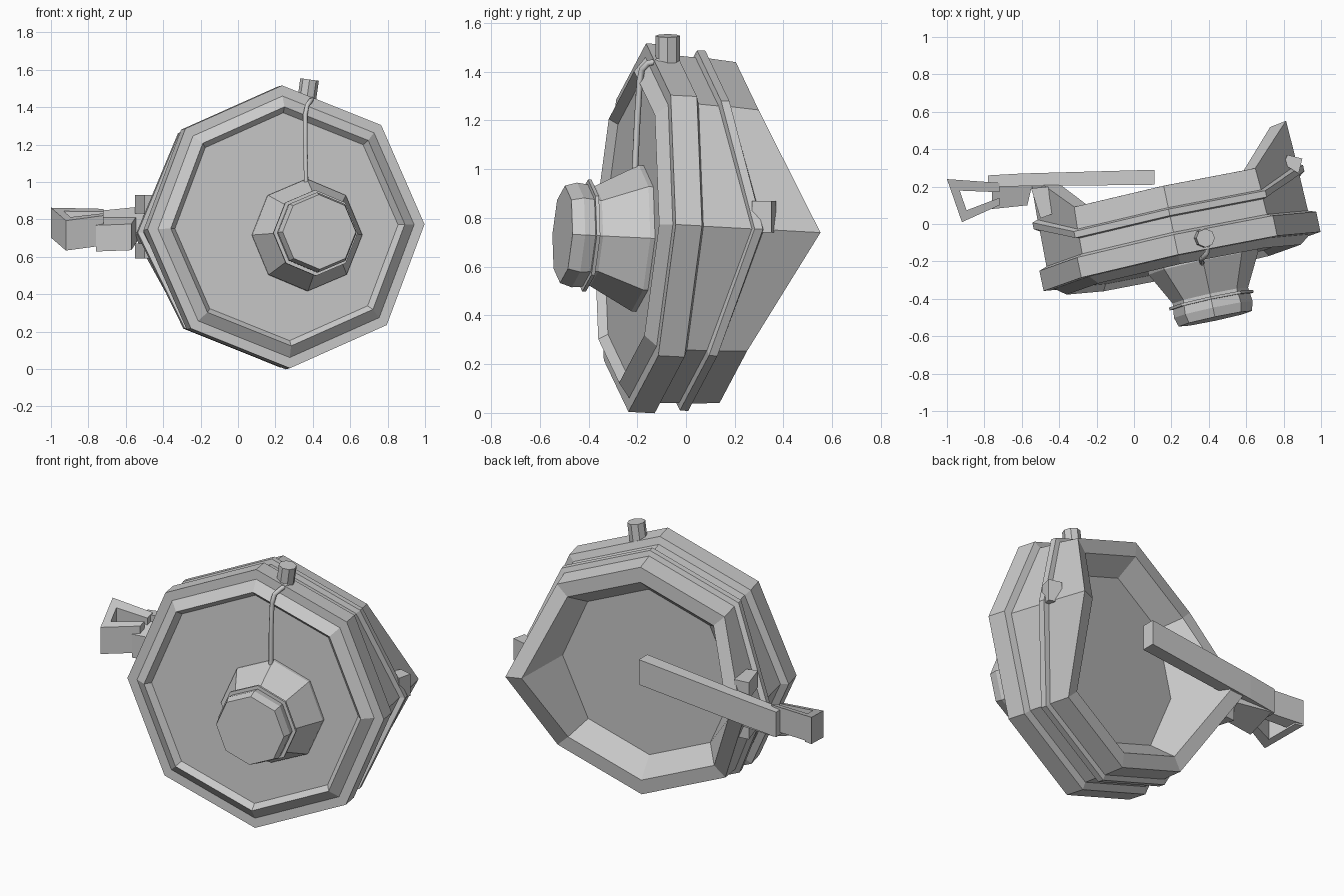
import bpy, bmesh, math
from mathutils import Matrix

cube = bpy.data.objects.get("Cube")
if cube:
    bpy.data.objects.remove(cube)

grey = bpy.data.materials.new("plain_grey")
grey.use_nodes = True
grey.diffuse_color = (0.6, 0.6, 0.6, 1)
grey.node_tree.nodes["Principled BSDF"].inputs["Base Color"].default_value = (0.6, 0.6, 0.6, 1)

# Tilted frame of the body: local x across, y to the back, z up
FRAME = (Matrix.Translation((0.257, -0.2, 0.76))
         @ Matrix.Rotation(math.radians(12), 4, 'Z')
         @ Matrix.Rotation(math.radians(-3), 4, 'X'))


def finish(name, bm, matrix=Matrix()):
    bmesh.ops.recalc_face_normals(bm, faces=bm.faces)
    mesh = bpy.data.meshes.new(name)
    bm.to_mesh(mesh)
    bm.free()
    mesh.materials.append(grey)
    obj = bpy.data.objects.new(name, mesh)
    obj.matrix_world = matrix
    bpy.context.collection.objects.link(obj)
    return obj


def loft(name, profile, centre=(0, 0), roll=0.0):
    """Octagonal rings of (radius, depth, pull of the two side corners to the back)."""
    bm = bmesh.new()
    rings = []
    for radius, depth, pull in profile:
        ring = []
        for k in range(8):
            a = math.radians(45 * k + roll)
            extra = pull if k % 4 == 0 else 0
            ring.append(bm.verts.new((centre[0] + radius * math.cos(a), depth + extra,
                                      centre[1] + radius * math.sin(a))))
        rings.append(ring)
    for a, b in zip(rings, rings[1:]):
        for k in range(8):
            j = (k + 1) % 8
            bm.faces.new((a[k], a[j], b[j], b[k]))
    bm.faces.new(rings[0])
    bm.faces.new(rings[-1])
    return finish(name, bm, FRAME)


def prism(name, outline, low, high, slope_x=0.0, slope_y=0.0):
    """Plan outline raised from low to high, tilted along x and y."""
    bm = bmesh.new()
    bottom, top = [[bm.verts.new((x, y, z + slope_x * x + slope_y * y)) for x, y in outline]
                   for z in (low, high)]
    bm.faces.new(bottom)
    bm.faces.new(top)
    n = len(outline)
    for i in range(n):
        j = (i + 1) % n
        bm.faces.new((bottom[i], bottom[j], top[j], top[i]))
    return finish(name, bm)


# Main shell: raised front bead, wide band, ridge, drawn-out side corners, hollow back
loft("shell", [
    (0.61, -0.01, 0), (0.64, -0.045, 0), (0.70, 0.0, 0), (0.757, 0.0, 0), (0.757, 0.11, 0),
    (0.715, 0.125, 0), (0.71, 0.21, 0.12), (0.74, 0.215, 0.12), (0.74, 0.25, 0.12),
    (0.71, 0.26, 0.12), (0.70, 0.38, 0.24), (0.61, 0.385, 0.22), (0.51, 0.27, 0),
], roll=1)

# Front nozzle with collar and cap
SPOUT = (0.11, -0.045)
loft("nozzle", [(0.30, 0.0, 0), (0.30, -0.03, 0), (0.205, -0.21, 0)], SPOUT)
loft("nozzle_collar", [(0.23, -0.225, 0), (0.23, -0.24, 0)], SPOUT)
loft("nozzle_tip", [(0.205, -0.2, 0), (0.215, -0.285, 0), (0.2, -0.335, 0)], SPOUT)

# Knob on top
bm = bmesh.new()
bmesh.ops.create_cone(bm, cap_ends=True, segments=8, radius1=0.05, radius2=0.05, depth=0.11)
finish("top_knob", bm, Matrix.Translation((0.375, -0.075, 1.493))
       @ Matrix.Rotation(math.radians(8), 4, 'Y'))

# Thin pipe from nozzle to knob
curve = bpy.data.curves.new("pipe", 'CURVE')
curve.dimensions = '3D'
curve.bevel_depth = 0.013
curve.bevel_resolution = 1
curve.use_fill_caps = True
path = [(0.365, -0.21, 0.98), (0.36, -0.2, 1.2), (0.36, -0.19, 1.36), (0.37, -0.18, 1.41),
        (0.39, -0.155, 1.435), (0.4, -0.07, 1.45)]
spline = curve.splines.new('POLY')
spline.points.add(len(path) - 1)
for point, co in zip(spline.points, path):
    point.co = (*co, 1)
curve.materials.append(grey)
bpy.context.collection.objects.link(bpy.data.objects.new("pipe", curve))

# Arm plate across the back, with hinge blocks on the rim
prism("arm_plate", [(-0.78, 0.2), (0.11, 0.21), (0.11, 0.29), (-0.6, 0.27), (-0.78, 0.26)],
      0.77, 0.92, 0.1)
prism("arm_block", [(-0.76, 0.08), (-0.57, 0.1), (-0.54, 0.23), (-0.76, 0.26)],
      0.6, 0.74, 0, 0.35)
for low, high in ((0.59, 0.67), (0.83, 0.93)):
    prism("hinge_block", [(-0.5, 0.03), (-0.42, 0.06), (-0.46, 0.2), (-0.55, 0.19)], low, high)

# Forked arm end, leaning so that its front hangs lower
prism("fork_end", [(-1.0, 0.24), (-0.92, 0.01), (-0.88, 0.03), (-0.95, 0.23)],
      0.63, 0.79, 0, 0.3)
prism("fork_front", [(-0.92, 0.01), (-0.72, 0.1), (-0.72, 0.14), (-0.93, 0.06)],
      0.63, 0.79, 0, 0.3)
prism("fork_back", [(-1.0, 0.24), (-0.97, 0.18), (-0.72, 0.17), (-0.72, 0.22)],
      0.64, 0.79, 0, 0.3)

# Small clip on the drawn-out corner
prism("side_clip", [(0.8, 0.32), (0.88, 0.27), (0.9, 0.35), (0.82, 0.37)], 0.74, 0.87)
